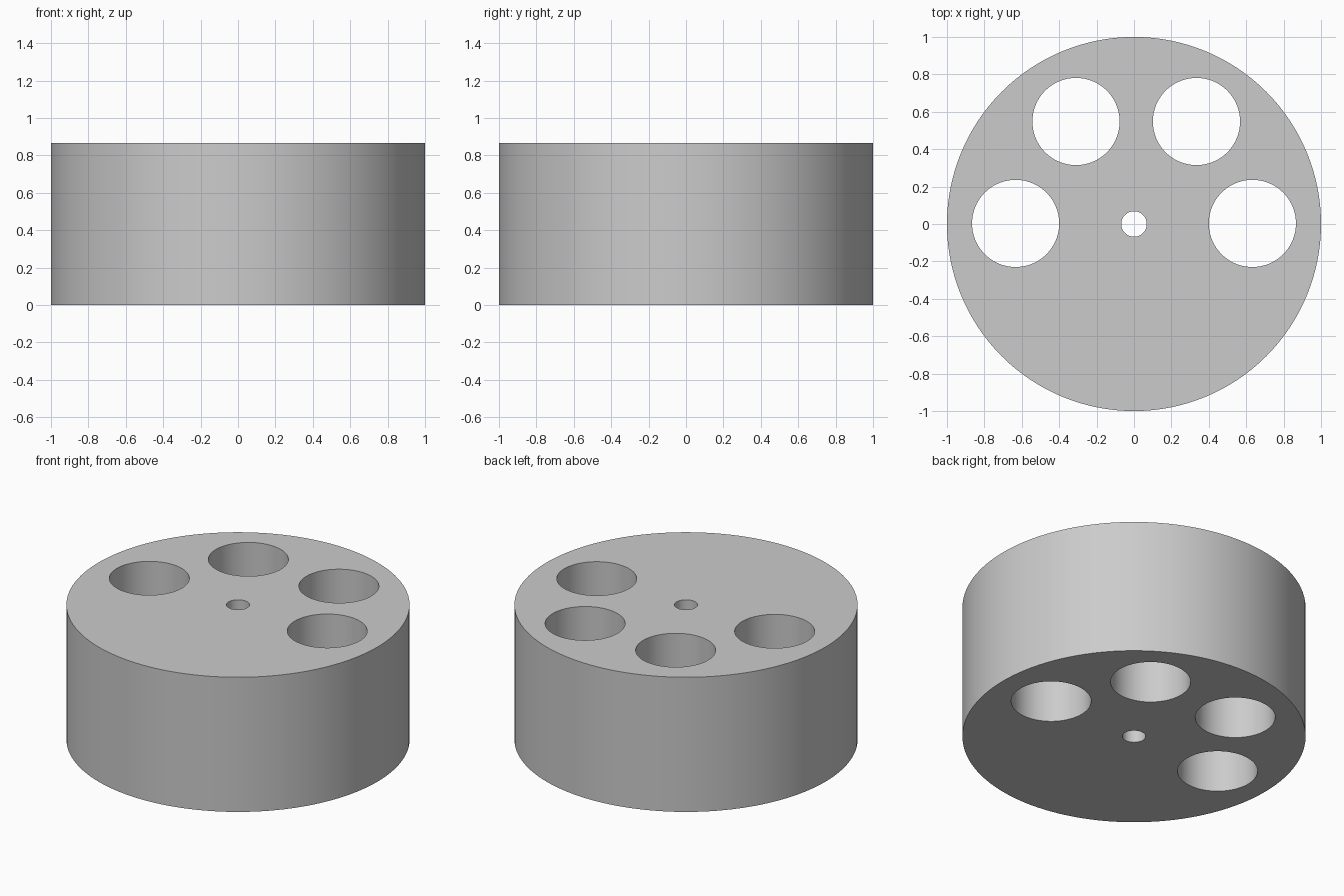
import bpy
import bmesh
from math import radians
from mathutils import Matrix

if "Cube" in bpy.data.objects:
    bpy.data.objects.remove(bpy.data.objects["Cube"])

HEIGHT = 0.866
HOLE_R = 0.233
# x, y, radius of each through hole
HOLES = [(-0.633, 0.003, HOLE_R), (-0.31, 0.548, HOLE_R),
         (0.334, 0.548, HOLE_R), (0.633, 0.003, HOLE_R),
         (0, 0, 0.068)]


def cylinders(name, specs, z0, z1, sides):
    """One object holding an upright cylinder for every (x, y, radius)."""
    bm = bmesh.new()
    for x, y, r in specs:
        bmesh.ops.create_cone(bm, cap_ends=True, segments=sides, radius1=r, radius2=r,
                              depth=z1 - z0,
                              matrix=Matrix.Translation((x, y, (z0 + z1) / 2)))
    mesh = bpy.data.meshes.new(name)
    bm.to_mesh(mesh)
    bm.free()
    obj = bpy.data.objects.new(name, mesh)
    bpy.context.collection.objects.link(obj)
    return obj


# Solid round body
body = cylinders("drum_body", [(0, 0, 1)], 0, HEIGHT, 128)

# Four large holes and the centre bore, cut right through
cutter = cylinders("hole_cutter", HOLES, -0.1, HEIGHT + 0.1, 96)
cutter.hide_render = True
cut = body.modifiers.new("holes", 'BOOLEAN')
cut.operation = 'DIFFERENCE'
cut.solver = 'EXACT'
cut.object = cutter

bpy.context.view_layer.objects.active = body
body.select_set(True)
bpy.ops.object.modifier_apply(modifier=cut.name)
bpy.data.objects.remove(cutter)

# Smooth walls, sharp rims
bpy.ops.object.shade_smooth_by_angle(angle=radians(30))
